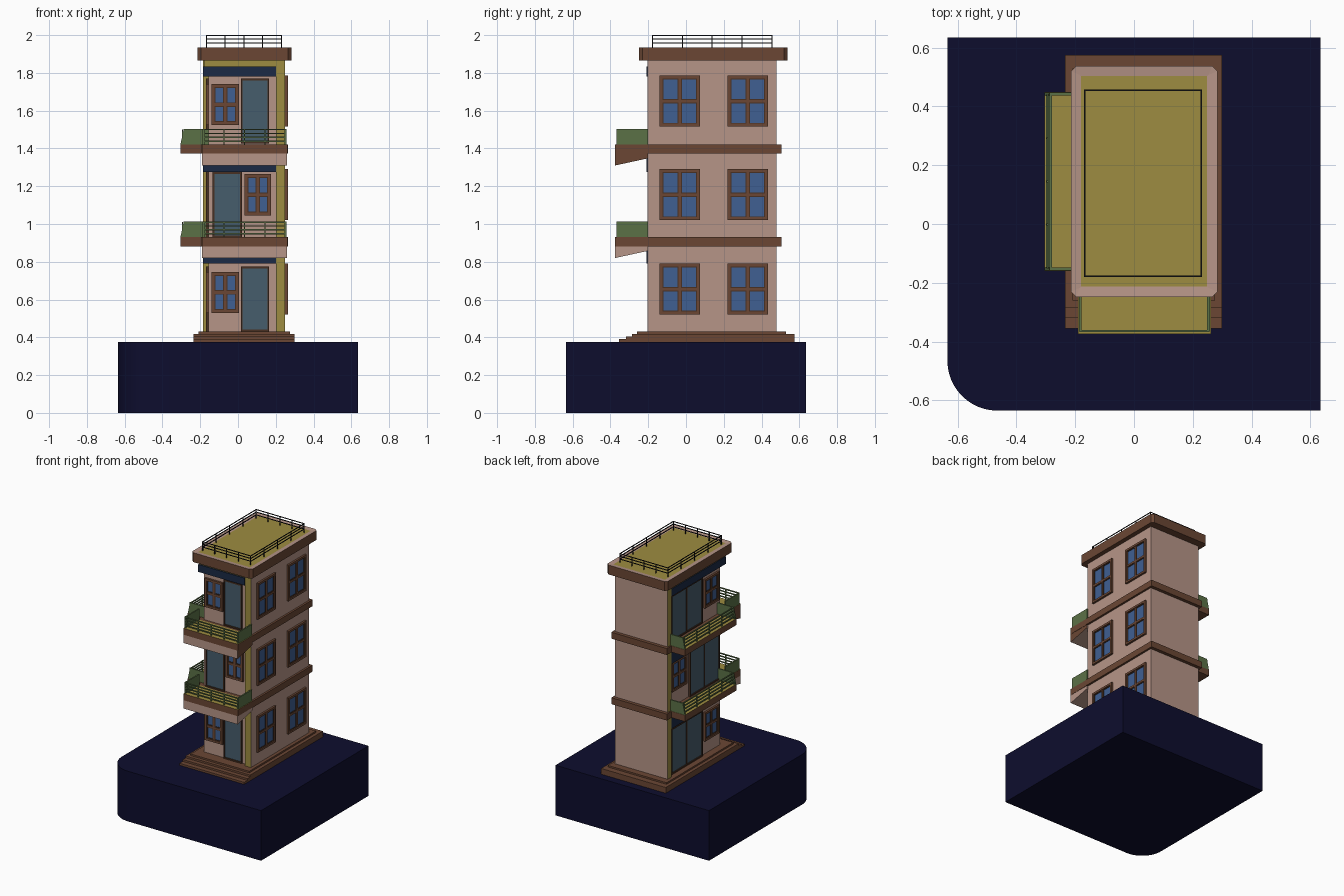
import bpy, bmesh, math

if "Cube" in bpy.data.objects:
    bpy.data.objects.remove(bpy.data.objects["Cube"])

COLOURS = {
    'navy': (0.004, 0.004, 0.027), 'pink_plaster': (0.47, 0.30, 0.245),
    'brown': (0.145, 0.062, 0.034), 'dark_brown': (0.065, 0.03, 0.016),
    'olive': (0.34, 0.265, 0.052), 'green': (0.105, 0.165, 0.062),
    'window_blue': (0.05, 0.115, 0.29), 'door_glass': (0.062, 0.11, 0.15),
    'lintel_blue': (0.011, 0.023, 0.06), 'black': (0.009, 0.009, 0.01)}
MATS = {}
for n, c in COLOURS.items():
    MATS[n] = bpy.data.materials.new(n)
    MATS[n].diffuse_color = (*c, 1)


def finish(name, bm, mats):
    bmesh.ops.recalc_face_normals(bm, faces=bm.faces)
    me = bpy.data.meshes.new(name)
    bm.to_mesh(me)
    bm.free()
    for m in mats:
        me.materials.append(MATS[m])
    ob = bpy.data.objects.new(name, me)
    bpy.context.collection.objects.link(ob)
    return ob


def prism(bm, ring, off):
    """Extrude a closed ring of points by an offset."""
    a = [bm.verts.new(p) for p in ring]
    b = [bm.verts.new([p[i] + off[i] for i in range(3)]) for p in ring]
    n = len(a)
    faces = [bm.faces.new(a), bm.faces.new(b)]
    faces += [bm.faces.new((a[i], a[(i + 1) % n], b[(i + 1) % n], b[i])) for i in range(n)]
    return faces


def boxes(name, mat, dims, top=None):
    """One object from boxes (x0, x1, y0, y1, z0, z1); optional colour on top."""
    bm = bmesh.new()
    for x0, x1, y0, y1, z0, z1 in dims:
        f = prism(bm, [(x0, y0, z0), (x1, y0, z0), (x1, y1, z0), (x0, y1, z0)], (0, 0, z1 - z0))
        if top:
            f[1].material_index = 1
    return finish(name, bm, [mat] + ([top] if top else []))


WALL = {'front': -0.18, 'left': -0.155, 'right': 0.25}


def on_wall(side, u0, u1, d0, d1, z0, z1):
    """Box on a wall: u runs along it, d is distance out from it."""
    w = WALL[side]
    if side == 'front':
        return (u0, u1, w - d1, w - d0, z0, z1)
    if side == 'left':
        return (w - d1, w - d0, u0, u1, z0, z1)
    return (w + d0, w + d1, u0, u1, z0, z1)


def frame(side, u0, u1, z0, z1, t, d):
    return [on_wall(side, u0, u0 + t, 0, d, z0, z1), on_wall(side, u1 - t, u1, 0, d, z0, z1),
            on_wall(side, u0 + t, u1 - t, 0, d, z0, z0 + t),
            on_wall(side, u0 + t, u1 - t, 0, d, z1 - t, z1)]


def window(side, u0, u1, z0, z1):
    t, um, zm = 0.016, (u0 + u1) / 2, (z0 + z1) / 2
    bars = frame(side, u0, u1, z0, z1, t, 0.015)
    bars += [on_wall(side, um - .007, um + .007, 0, .012, z0 + t, z1 - t),
             on_wall(side, u0 + t, u1 - t, 0, .012, zm - .007, zm + .007)]
    boxes(side + '_window_frame', 'brown', bars)
    sash = []
    for a, b in ((u0 + t, um - .007), (um + .007, u1 - t)):
        for c, e in ((z0 + t, zm - .007), (zm + .007, z1 - t)):
            sash += frame(side, a, b, c, e, .005, .009)
    boxes(side + '_window_sash', 'dark_brown', sash)
    boxes(side + '_window_glass', 'window_blue',
          [on_wall(side, u0 + t, u1 - t, 0, .005, z0 + t, z1 - t)])


def door(side, u0, u1, z0, z1):
    um = (u0 + u1) / 2
    bars = frame(side, u0, u1, z0, z1, .01, .014)
    if u1 - u0 > .25:
        bars.append(on_wall(side, um - .005, um + .005, 0, .011, z0, z1))
    boxes(side + '_door_frame', 'dark_brown', bars)
    boxes(side + '_door_glass', 'door_glass',
          [on_wall(side, u0 + .01, u1 - .01, 0, .007, z0 + .01, z1 - .01)])


# Base block with one rounded corner
bm = bmesh.new()
H, R = 0.635, 0.17
ring = [(H, -H, 0), (H, H, 0), (-H, H, 0)]
for i in range(13):
    a = math.pi + i * math.pi / 24
    ring.append((-H + R + R * math.cos(a), -H + R + R * math.sin(a), 0))
ob = finish('base_block', (prism(bm, ring, (0, 0, .375)), bm)[1], ['navy'])
bpy.context.view_layer.objects.active = ob
ob.select_set(True)
bpy.ops.object.shade_smooth_by_angle(angle=math.radians(30))

# Stepped plinth
boxes('plinth_steps', 'brown', [(-.235, .30, -.355, .575, .375, .39), (-.235, .30, -.318, .575, .39, .404),
                                (-.235, .30, -.285, .575, .404, .418), (-.21, .275, -.26, .53, .418, .43)])

# Recessed core, plus outer right and back walls with olive end faces
boxes('core_walls', 'pink_plaster', [(-.155, .21, -.18, .44, .42, 1.87)])
bm = bmesh.new()
prism(bm, [(.20, -.205, .42), (.25, -.205, .42), (.25, .48, .42), (-.185, .48, .42),
           (-.185, .435, .42), (.20, .435, .42)], (0, 0, 1.45))
bm.normal_update()
bmesh.ops.recalc_face_normals(bm, faces=bm.faces)
for f in bm.faces:
    if f.normal.y < -.5 or f.normal.x < -.5:
        f.material_index = 1
finish('outer_walls', bm, ['pink_plaster', 'olive'])
boxes('olive_soffit', 'olive', [(-.18, .20, -.2, .435, 1.835, 1.87)])

# Windows and doors, floor by floor
for k, z in enumerate((.52, 1.02, 1.515)):
    for u in (-.14, .22):
        window('right', u, u + .213, z, z + .27)
    if k == 1:
        door('front', -.135, .02, .93, 1.275)
        window('front', .035, .175, 1.045, 1.265)
        door('left', -.16, .19, .93, 1.275)
        window('left', .225, .40, 1.045, 1.265)
    else:
        door('front', .015, .165, z - .088, z + .255)
        window('front', -.14, .005, z + .01, z + .225)
        door('left', .04, .41, z - .088, z + .255)
        window('left', -.155, .015, z + .01, z + .225)

# Blue lintels over the recessed walls
for z0, z1 in ((.79, .89), (1.275, 1.38), (1.78, 1.835)):
    boxes('blue_lintel', 'lintel_blue', [(-.185, .20, -.208, -.17, z0, z1),
                                         (-.185, -.15, -.17, .435, z0, z1)])

# Floor bands and balconies on the front and left
for k, z in enumerate((.93, 1.42)):
    boxes('floor_band', 'brown', [(-.195, .265, -.205, .505, z - .048, z)])
    boxes('balcony_slab', 'brown', [(-.19, .262, -.375, -.2, z - .048, z),
                                    (-.305, -.19, -.16, .45, z - .048, z)], top='olive')
    bm = bmesh.new()
    f = prism(bm, [(-.19, -.375, z - .11), (-.19, -.375, z - .048), (-.19, -.2, z - .048),
                   (-.19, -.2, z - .072)], (.45, 0, 0))
    if k:
        f[0].material_index = f[1].material_index = 1
    finish('balcony_underside', bm, ['pink_plaster', 'brown'])

    # Solid green end panels
    boxes('front_balcony_end_panel', 'green', [(-.188, -.178, -.365, -.2, z, z + .083),
                                               (.248, .258, -.365, -.2, z, z + .083)])
    bm = bmesh.new()
    for y in (-.158, .438):
        prism(bm, [(-.305, y, z), (-.287, y, z + .083), (-.155, y, z + .083), (-.155, y, z)], (0, .01, 0))
    finish('left_balcony_end_panel', bm, ['green'])

    # Railings
    rails = []
    for i in range(4):
        h = z + .015 + i * .0205
        x = -.303 + (h - z) * .2
        rails += [(-.185, .255, -.368, -.360, h, h + .007), (x, x + .008, -.155, .445, h, h + .007)]
    for i in range(5):
        x, y = -.185 + i * .108, -.152 + i * .147
        rails += [(x, x + .006, -.367, -.361, z, z + .08), (-.297, -.291, y, y + .006, z, z + .08)]
    boxes('balcony_railing', 'green', rails)

# Roof cornice: chamfered, brown sides, pink rim, olive deck
bm = bmesh.new()
x0, x1, y0, y1, c = -.215, .284, -.248, .538, .018
f = prism(bm, [(x0 + c, y0, 1.865), (x1 - c, y0, 1.865), (x1, y0 + c, 1.865), (x1, y1 - c, 1.865),
               (x1 - c, y1, 1.865), (x0 + c, y1, 1.865), (x0, y1 - c, 1.865), (x0, y0 + c, 1.865)],
          (0, 0, .07))
bmesh.ops.recalc_face_normals(bm, faces=bm.faces)
top = f[1]
rim = bmesh.ops.inset_region(bm, faces=[top], thickness=.038, depth=-.004)
for g in rim['faces']:
    g.material_index = 1
top.material_index = 2
finish('roof_cornice', bm, ['brown', 'pink_plaster', 'olive'])

# Thin black roof railing
x0, x1, y0, y1, t = -.17, .232, -.18, .457, .005
bars = []
for z in (1.955, 1.976, 1.995):
    bars += [(x0, x1, y, y + t, z, z + t) for y in (y0, y1 - t)]
    bars += [(x, x + t, y0, y1, z, z + t) for x in (x0, x1 - t)]
for i in range(5):
    x, y = x0 + i * (x1 - x0 - t) / 4, y0 + i * (y1 - y0 - t) / 4
    bars += [(x, x + t, b, b + t, 1.928, 1.998) for b in (y0, y1 - t)]
    if 0 < i < 4:
        bars += [(a, a + t, y, y + t, 1.928, 1.998) for a in (x0, x1 - t)]
boxes('roof_railing', 'black', bars)

for m in bpy.data.materials:
    if m.users and not m.is_grease_pencil:
        m.use_nodes = True
        m.node_tree.nodes["Principled BSDF"].inputs["Base Color"].default_value = m.diffuse_color
